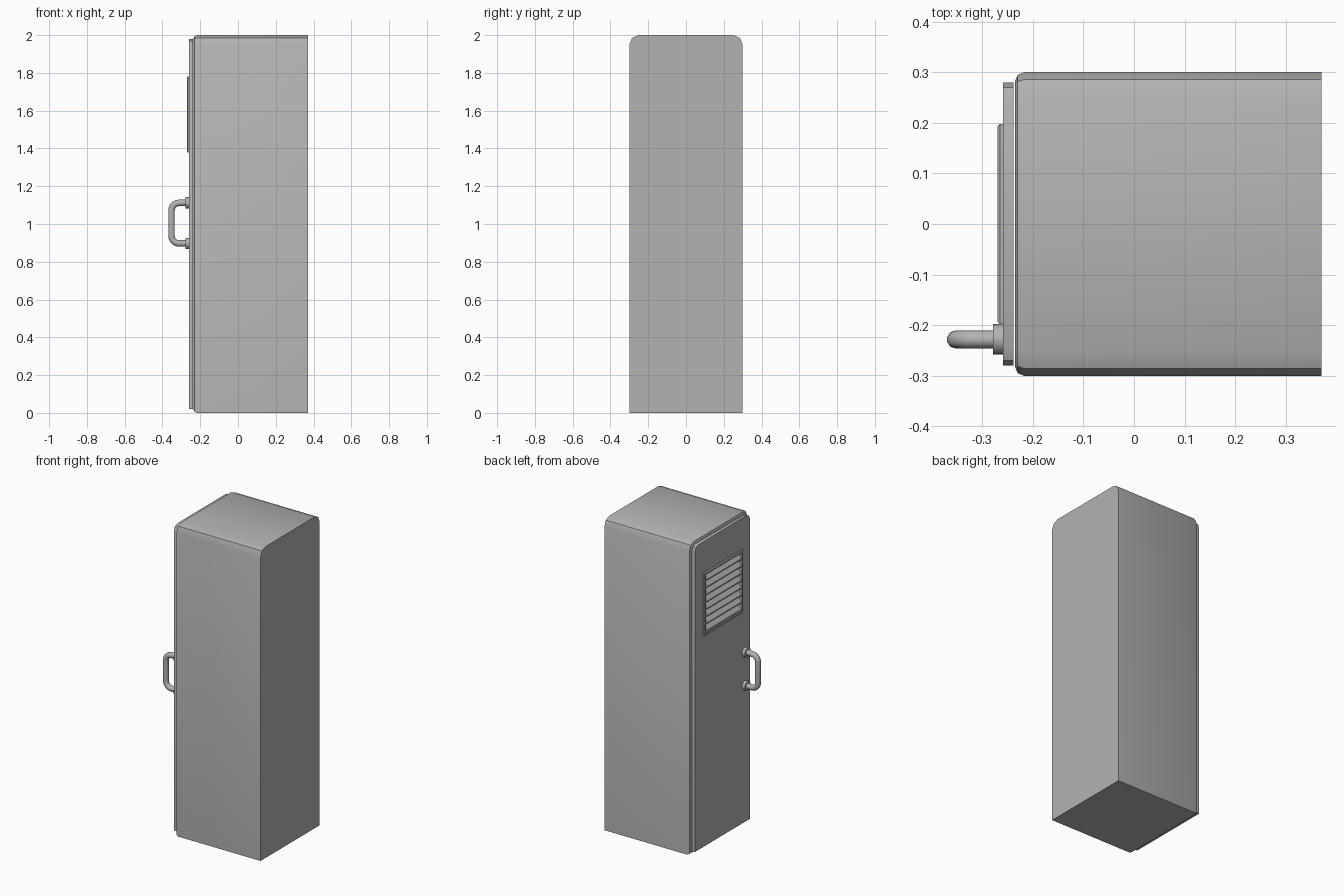
import bpy, bmesh, math

if "Cube" in bpy.data.objects:
    bpy.data.objects.remove(bpy.data.objects["Cube"])

# Dark grey paint
paint = bpy.data.materials.new("grey_paint")
paint.diffuse_color = (0.45, 0.45, 0.45, 1)
paint.use_nodes = True
paint.node_tree.nodes["Principled BSDF"].inputs["Base Color"].default_value = paint.diffuse_color


def select(ob):
    bpy.ops.object.select_all(action='DESELECT')
    ob.select_set(True)
    bpy.context.view_layer.objects.active = ob


def smooth(ob, angle=30):
    select(ob)
    bpy.ops.object.shade_smooth_by_angle(angle=math.radians(angle))


def finish(name, bm):
    bmesh.ops.recalc_face_normals(bm, faces=bm.faces)
    me = bpy.data.meshes.new(name)
    bm.to_mesh(me)
    bm.free()
    me.materials.append(paint)
    ob = bpy.data.objects.new(name, me)
    bpy.context.collection.objects.link(ob)
    smooth(ob)
    return ob


def arched_slab(name, x0, x1, half_w, z0, z1, r, edge=0.0):
    """Slab across x with two-segment rounded top corners and a bevelled front rim."""
    k = r * (1 - math.sqrt(0.5))
    right = [(half_w, z0), (half_w, z1 - r), (half_w - k, z1 - k), (half_w - r, z1)]
    outline = right + [(-y, z) for y, z in reversed(right)]
    bm = bmesh.new()
    front = bm.faces.new([bm.verts.new((x0, y, z)) for y, z in outline])
    ext = bmesh.ops.extrude_face_region(bm, geom=[front], use_keep_orig=True)
    moved = [v for v in ext['geom'] if isinstance(v, bmesh.types.BMVert)]
    bmesh.ops.translate(bm, verts=moved, vec=(x1 - x0, 0, 0))
    if edge:
        rim = [e for e in bm.edges if all(abs(v.co.x - x0) < 1e-6 for v in e.verts)]
        bmesh.ops.bevel(bm, geom=rim, offset=edge, segments=2, profile=0.5, affect='EDGES')
    return finish(name, bm)


def extrude_y(name, profile, y0, y1):
    """Solid strip from an x-z profile."""
    bm = bmesh.new()
    a = [bm.verts.new((x, y0, z)) for x, z in profile]
    b = [bm.verts.new((x, y1, z)) for x, z in profile]
    bm.faces.new(a)
    bm.faces.new(b)
    n = len(profile)
    for i in range(n):
        bm.faces.new((a[i], a[(i + 1) % n], b[(i + 1) % n], b[i]))
    return finish(name, bm)


XF, XB = -0.270, -0.257
ZC, HW, HH, T = 1.58, 0.198, 0.202, 0.016

# Cabinet and door, with the vent opening cut through the door
arched_slab("cabinet_body", -0.235, 0.37, 0.30, 0.0, 2.0, 0.05, 0.018)
door = arched_slab("door", -0.259, -0.238, 0.28, 0.02, 1.98, 0.035)
w, z0, z1 = HW - T, ZC - HH + T, ZC + HH - T
cutter = extrude_y("vent_cutter", [(-0.3, z0), (-0.2, z0), (-0.2, z1), (-0.3, z1)], -w, w)
cutter.hide_render = True
cut = door.modifiers.new("vent_opening", 'BOOLEAN')
cut.object = cutter
cut.operation = 'DIFFERENCE'
cut.solver = 'EXACT'
select(door)
bpy.ops.object.modifier_apply(modifier=cut.name)
bpy.data.objects.remove(cutter)
smooth(door)

# Vent frame: rectangular ring with a bevelled outer rim
bm = bmesh.new()
corners = [(1, 1), (-1, 1), (-1, -1), (1, -1)]
section = [(XB, 0), (XF + 0.005, 0), (XF, 0.005), (XF, T), (XB, T)]
loops = [[bm.verts.new((x, sy * (HW - d), ZC + sz * (HH - d))) for sy, sz in corners]
         for x, d in section]
for a, b in zip(loops, loops[1:] + loops[:1]):
    for i in range(4):
        j = (i + 1) % 4
        bm.faces.new((a[i], a[j], b[j], b[i]))
finish("vent_frame", bm)

# Louvre slats, leaning outward at the bottom
COUNT = 8
pitch = (z1 - z0) / COUNT
for i in range(COUNT):
    z = z0 + i * pitch + 0.003
    prof = [(-0.267, z), (-0.267, z + 0.008), (-0.238, z + 0.040), (-0.238, z + 0.032)]
    extrude_y(f"vent_slat_{i + 1}", prof, -w, w)

# Handle: swept tube with rounded bends
HY, HX, HZ0, HZ1, BEND, RAD = -0.228, -0.352, 0.897, 1.112, 0.04, 0.018
path = [(-0.258, HZ0)]
for cz, start in ((HZ0 + BEND, 270), (HZ1 - BEND, 180)):
    for s in range(6):
        ang = math.radians(start - 18 * s)
        path.append((HX + BEND + BEND * math.cos(ang), cz + BEND * math.sin(ang)))
path.append((-0.258, HZ1))
cu = bpy.data.curves.new("handle_path", 'CURVE')
cu.dimensions = '3D'
cu.bevel_depth = RAD
cu.bevel_resolution = 3
cu.use_fill_caps = True
cu.materials.append(paint)
sp = cu.splines.new('POLY')
sp.points.add(len(path) - 1)
for p, (x, z) in zip(sp.points, path):
    p.co = (x, HY, z, 1)
handle = bpy.data.objects.new("handle_bar", cu)
bpy.context.collection.objects.link(handle)
select(handle)
bpy.ops.object.convert(target='MESH')
smooth(bpy.context.object, 50)

# Handle mounting collars
for label, z in (("lower", HZ0), ("upper", HZ1)):
    bpy.ops.mesh.primitive_cylinder_add(vertices=20, radius=0.030, depth=0.021,
                                        location=(-0.2685, HY, z),
                                        rotation=(0, math.pi / 2, 0))
    collar = bpy.context.object
    collar.name = f"handle_collar_{label}"
    collar.data.materials.append(paint)
    smooth(collar)
